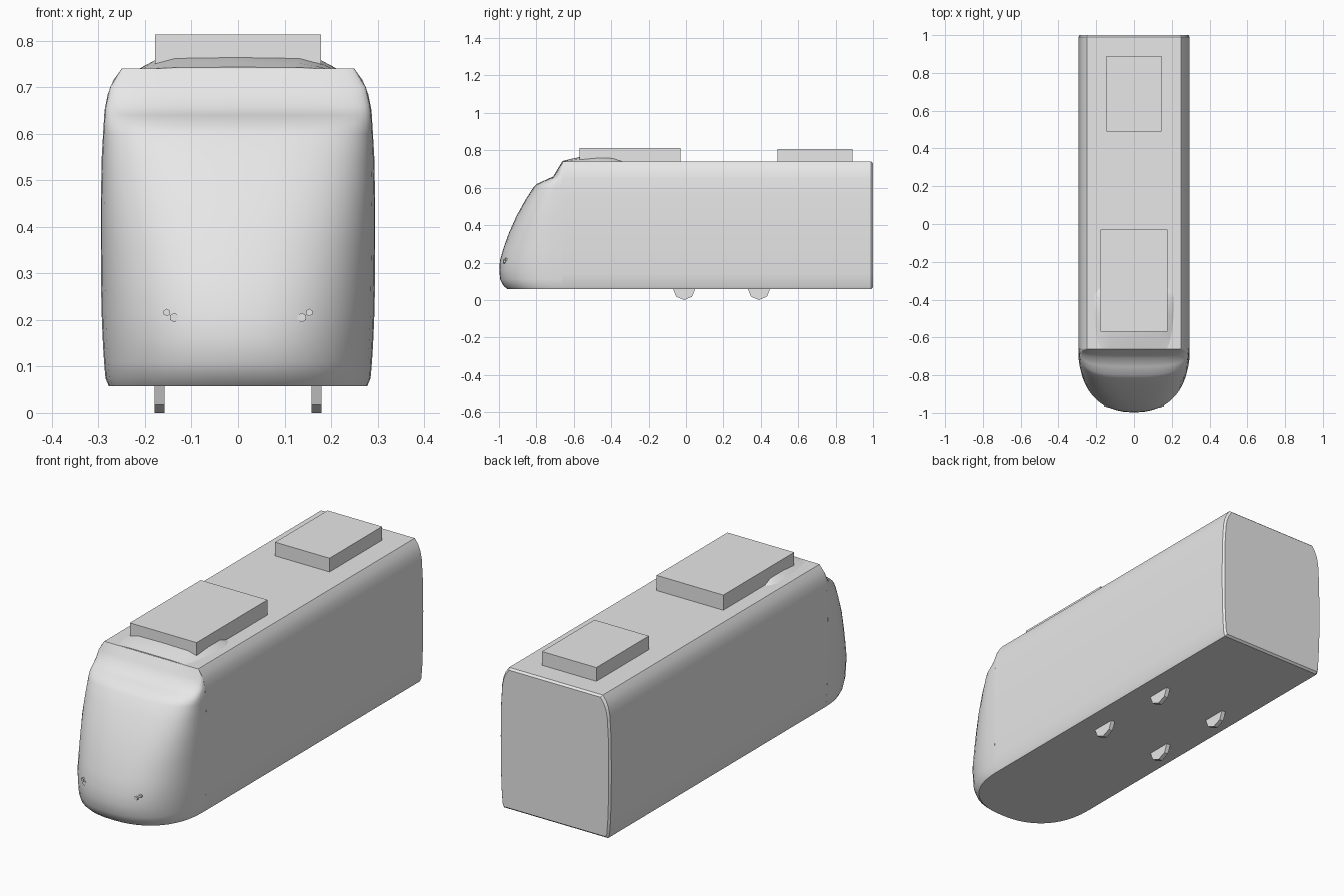
import bpy, bmesh, math

cube = bpy.data.objects.get("Cube")
if cube:
    bpy.data.objects.remove(cube, do_unlink=True)

grey = bpy.data.materials.new("light_grey")
grey.use_nodes = True
grey.diffuse_color = (0.8, 0.8, 0.8, 1)
grey.node_tree.nodes["Principled BSDF"].inputs["Base Color"].default_value = (0.8, 0.8, 0.8, 1)


def finish(bm, name, angle=None):
    """Turn a bmesh into a named grey object, smooth shaded if an angle is given."""
    bmesh.ops.recalc_face_normals(bm, faces=bm.faces)
    mesh = bpy.data.meshes.new(name)
    bm.to_mesh(mesh)
    bm.free()
    mesh.materials.append(grey)
    obj = bpy.data.objects.new(name, mesh)
    bpy.context.collection.objects.link(obj)
    if angle:
        bpy.ops.object.select_all(action='DESELECT')
        obj.select_set(True)
        bpy.context.view_layer.objects.active = obj
        bpy.ops.object.shade_smooth_by_angle(angle=math.radians(angle))
    return obj


def loft(name, rings, angle):
    """Skin closed rings of equal length and cap both ends."""
    bm = bmesh.new()
    rows = [[bm.verts.new(p) for p in ring] for ring in rings]
    n = len(rows[0])
    for a, b in zip(rows, rows[1:]):
        for i in range(n):
            j = (i + 1) % n
            bm.faces.new((a[i], a[j], b[j], b[i]))
    bm.faces.new(rows[0])
    bm.faces.new(rows[-1])
    return finish(bm, name, angle)


def box(name, half_x, y0, y1, z0, z1):
    bm = bmesh.new()
    bmesh.ops.create_cube(bm, size=1)
    for v in bm.verts:
        v.co = (v.co.x * 2 * half_x, (y0 + y1) / 2 + v.co.y * (y1 - y0),
                (z0 + z1) / 2 + v.co.z * (z1 - z0))
    return finish(bm, name)


def disc(name, sides, radius, depth, centre, axis):
    """Polygonal disc along x or y with a corner pointing down."""
    bm = bmesh.new()
    bmesh.ops.create_cone(bm, cap_ends=True, segments=sides, radius1=radius,
                          radius2=radius, depth=depth)
    for v in bm.verts:
        x, y, z = v.co
        local = (z, x, y) if axis == 'X' else (x, z, y)
        v.co = [c + d for c, d in zip(centre, local)]
    return finish(bm, name)


# Carriage body: one cross-section run to the back, with a slim rear edge
side = [(0.278, 0.058), (0.285, 0.075), (0.29, 0.14), (0.294, 0.25), (0.295, 0.4),
        (0.293, 0.55), (0.287, 0.65), (0.28, 0.685), (0.268, 0.715), (0.25, 0.74)]
section = side + [(-x, z) for x, z in reversed(side)]
body_rings = []
for y, s in ((-0.66, 1), (0.99, 1), (1, 0.975)):
    body_rings.append([(x * s, y, 0.4 + (z - 0.4) * s) for x, z in section])
loft("carriage_body", body_rings, 35)

# Rounded nose: stacked plan outlines given as height, depth, half width, squareness
SEAM = -0.66
levels = [(0.058, 0.295, 0.278, 2.3), (0.075, 0.315, 0.285, 2.3), (0.11, 0.334, 0.288, 2.3),
          (0.16, 0.338, 0.291, 2.3), (0.21, 0.335, 0.293, 2.35), (0.28, 0.315, 0.294, 2.4),
          (0.36, 0.286, 0.295, 2.5), (0.45, 0.246, 0.295, 2.7), (0.54, 0.196, 0.293, 2.9),
          (0.6, 0.157, 0.29, 3.1), (0.62, 0.138, 0.289, 3.2), (0.64, 0.095, 0.287, 3.3),
          (0.66, 0.05, 0.285, 3.3), (0.7, 0.026, 0.275, 3.3), (0.74, 0.002, 0.25, 3.3)]
STEPS = 24


def outline(z, depth, width, power):
    ring = []
    for i in range(STEPS + 1):
        t = math.pi * i / STEPS
        c, s = math.cos(t), max(math.sin(t), 0)
        ring.append((math.copysign(abs(c) ** (2 / power), c) * width,
                     SEAM - depth * s ** (2 / power), z))
    return ring


loft("nose", [outline(*level) for level in levels], 40)

# Low fairing on the cab roof
arch = [(-1, -0.1), (-1, 0), (-0.86, 0.5), (-0.66, 0.92), (0, 1),
        (0.66, 0.92), (0.86, 0.5), (1, 0), (1, -0.1)]
stations = [(-0.66, 0.175, 0.003), (-0.62, 0.19, 0.013), (-0.56, 0.202, 0.026),
            (-0.48, 0.21, 0.034), (-0.39, 0.212, 0.032), (-0.36, 0.198, 0.016),
            (-0.34, 0.18, 0.002)]
loft("roof_fairing", [[(w * x, y, 0.74 + h * z) for x, z in arch]
                      for y, w, h in stations], 40)

# Rooftop equipment boxes
box("front_roof_unit", 0.178, -0.57, -0.03, 0.735, 0.813)
box("rear_roof_unit", 0.145, 0.49, 0.89, 0.735, 0.806)

# Wheels half hidden by the floor, and small lamps on the nose
for sign, label in ((1, "left"), (-1, "right")):
    for y, end in ((-0.01, "front"), (0.39, "rear")):
        disc(f"{end}_{label}_wheel", 8, 0.06, 0.021, (sign * 0.1685, y, 0.06), 'X')
    lamp_y = SEAM - 0.335 * (1 - (0.137 / 0.293) ** 2.35) ** (1 / 2.35)
    disc(f"{label}_headlamp", 6, 0.01, 0.016, (sign * 0.137, lamp_y + 0.003, 0.205), 'Y')
    disc(f"{label}_marker_lamp", 6, 0.008, 0.016, (sign * 0.153, lamp_y + 0.009, 0.216), 'Y')
